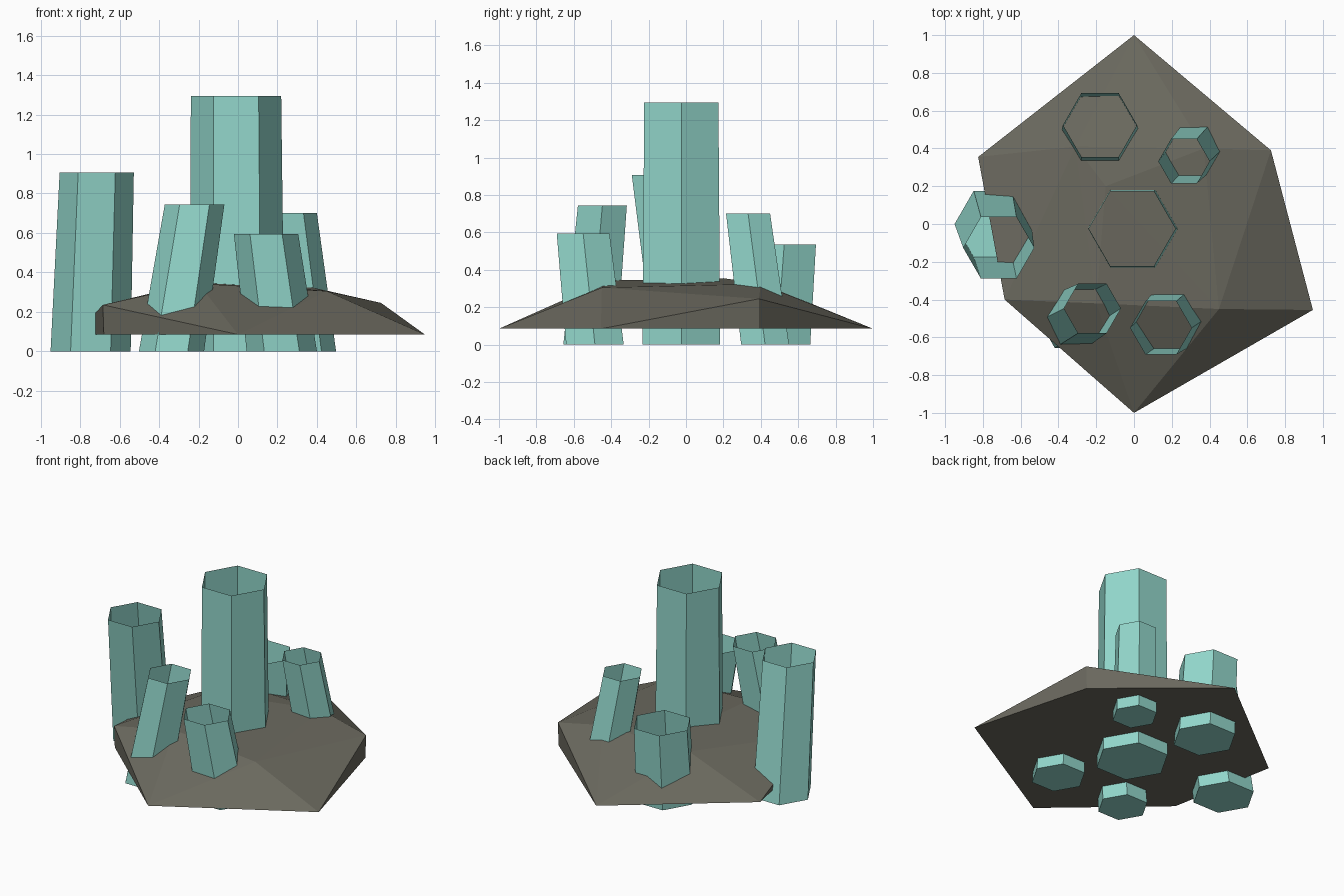
import bpy, bmesh, math
from mathutils import Vector

if "Cube" in bpy.data.objects:
    bpy.data.objects.remove(bpy.data.objects["Cube"])


def material(name, rgb):
    m = bpy.data.materials.new(name)
    m.diffuse_color = (*rgb, 1.0)
    m.use_nodes = True
    m.node_tree.nodes["Principled BSDF"].inputs["Base Color"].default_value = m.diffuse_color
    return m


teal = material("pale teal crystal", (0.29, 0.68, 0.60))
stone = material("dark stone", (0.145, 0.14, 0.112))


def finish(name, bm, mat):
    me = bpy.data.meshes.new(name)
    bm.to_mesh(me)
    bm.free()
    me.materials.append(mat)
    ob = bpy.data.objects.new(name, me)
    bpy.context.collection.objects.link(ob)
    return ob


# Faceted rock: convex lump with a flat underside
BASE = 0.085
rim = [(0, 1), (0.72, 0.39), (0.947, -0.455), (0, -1), (-0.68, -0.40), (-0.825, 0.355)]
points = [(x, y, BASE) for x, y in rim]
points += [(0.725, 0.39, 0.245), (-0.685, -0.40, 0.235)]        # raised shoulders
points += [(-0.31, 0.41, 0.325), (0.37, 0.40, 0.325), (0.45, -0.45, 0.305),
           (-0.20, -0.42, 0.343), (-0.15, 0.20, 0.355)]         # upper facets
bm = bmesh.new()
verts = [bm.verts.new(p) for p in points]
res = bmesh.ops.convex_hull(bm, input=verts)
loose = [v for v in bm.verts if not v.link_faces]
bmesh.ops.delete(bm, geom=loose, context='VERTS')
bmesh.ops.recalc_face_normals(bm, faces=bm.faces)
finish("rock_base", bm, stone)


# Leaning six-sided crystal, open at the top and closed at the bottom
def crystal(name, foot, foot_r, tip, tip_r, height):
    bm = bmesh.new()
    rings = []
    for (cx, cy), r, z in ((foot, foot_r, 0.0), (tip, tip_r, height)):
        rings.append([bm.verts.new((cx + r * math.cos(i * math.pi / 3),
                                    cy + r * math.sin(i * math.pi / 3), z))
                      for i in range(6)])
    low, high = rings
    for i in range(6):
        j = (i + 1) % 6
        bm.faces.new((low[i], low[j], high[j], high[i]))
    bm.faces.new(low[::-1])
    return finish(name, bm, teal)


crystal("crystal_centre", (-0.005, -0.025), 0.240, (-0.01, -0.025), 0.229, 1.295)
crystal("crystal_left", (-0.747, 0.0), 0.203, (-0.716, -0.127), 0.188, 0.907)
crystal("crystal_front_left", (-0.337, -0.513), 0.165, (-0.22, -0.447), 0.151, 0.745)
crystal("crystal_front_right", (0.222, -0.487), 0.178, (0.142, -0.55), 0.163, 0.595)
crystal("crystal_back_right", (0.349, 0.423), 0.148, (0.264, 0.332), 0.136, 0.70)
crystal("crystal_back_left", (-0.18, 0.485), 0.207, (-0.18, 0.525), 0.196, 0.535)
